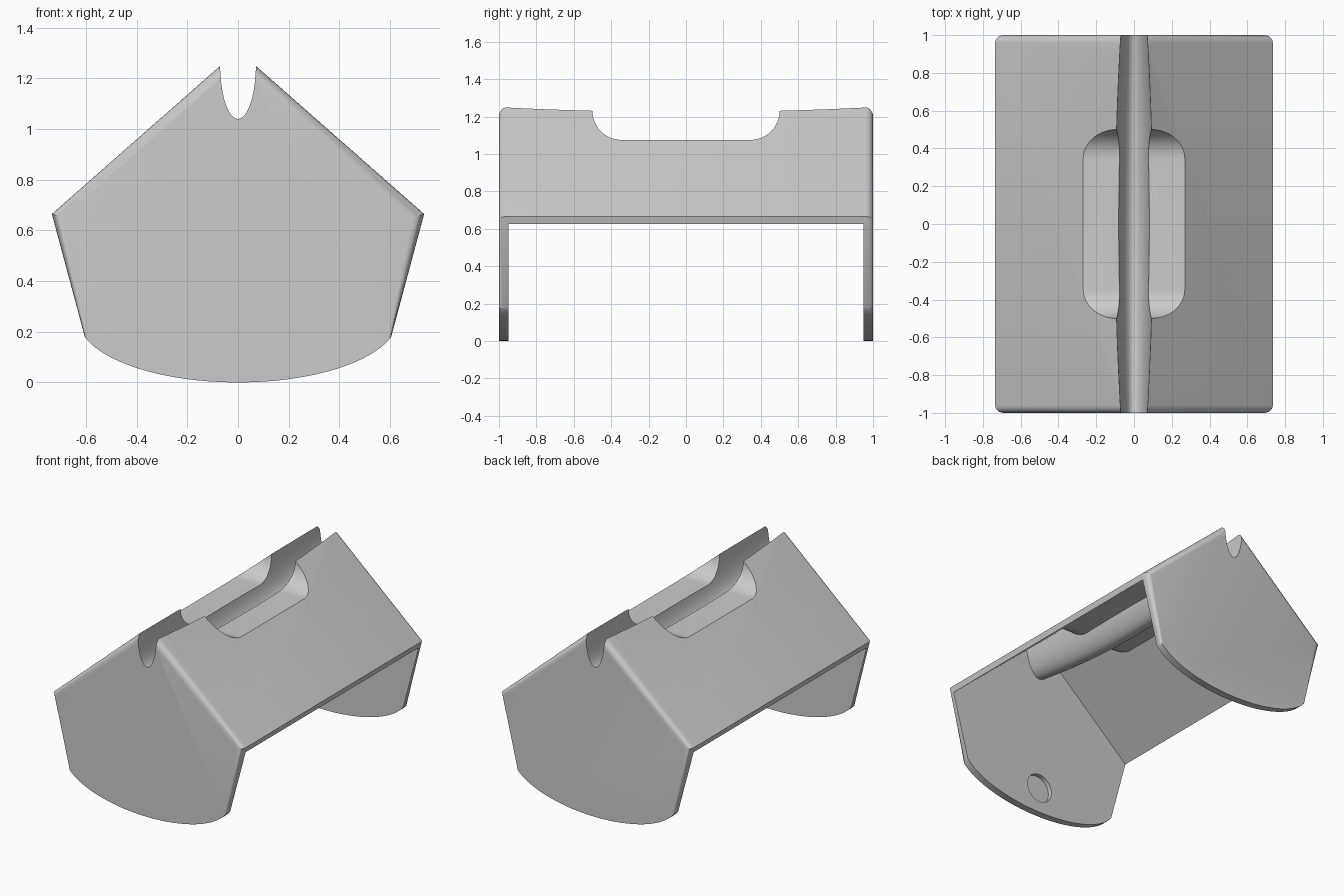
import bpy, bmesh, math
from mathutils import Vector

cube = bpy.data.objects.get("Cube")
if cube:
    bpy.data.objects.remove(cube, do_unlink=True)

WALL = 0.04        # skin around groove and pocket
INNER_Y = 0.95     # inner face of the end plates
SLOPE = 0.88       # roof pitch


def make_object(name, bm):
    bmesh.ops.recalc_face_normals(bm, faces=bm.faces)
    mesh = bpy.data.meshes.new(name)
    bm.to_mesh(mesh)
    bm.free()
    obj = bpy.data.objects.new(name, mesh)
    bpy.context.collection.objects.link(obj)
    return obj


def loft(rings):
    """Closed solid through a list of equal-length rings of points."""
    bm = bmesh.new()
    rows = [[bm.verts.new(p) for p in ring] for ring in rings]
    for a, b in zip(rows, rows[1:]):
        for i in range(len(a)):
            j = (i + 1) % len(a)
            bm.faces.new((a[i], a[j], b[j], b[i]))
    bm.faces.new(rows[0])
    bm.faces.new(rows[-1])
    return bm


def cut(target, cutter):
    mod = target.modifiers.new("cut", 'BOOLEAN')
    mod.operation = 'DIFFERENCE'
    mod.solver = 'EXACT'
    mod.object = cutter
    bpy.context.view_layer.objects.active = target
    bpy.ops.object.modifier_apply(modifier=mod.name)
    bpy.data.objects.remove(cutter, do_unlink=True)


def groove(grow):
    """Barrel-shaped trough along the ridge with an elliptical floor."""
    rings = []
    for k in range(33):
        y = -1.1 + 2.2 * k / 32
        half = 0.1 - 0.03 * y * y
        a, b = half + grow, 3 * half + grow
        ring = [(a, y, 1.5)]
        for i in range(25):
            t = math.pi * i / 24
            ring.append((a * math.cos(t), y, 1.25 - b * math.sin(t)))
        ring.append((-a, y, 1.5))
        rings.append(ring)
    return make_object("groove_cutter", loft(rings))


def pocket(grow):
    """Finger pocket across the ridge with rounded lower corners."""
    r = 0.155 + grow
    side = [(0.5 + grow, 1.5)]
    for i in range(13):
        t = math.pi / 2 * i / 12
        side.append((0.345 + r * math.cos(t), 1.23 - r * math.sin(t)))
    outline = side + [(-y, z) for y, z in reversed(side)]
    return make_object("pocket_cutter", loft([[(x, y, z) for y, z in outline] for x in (-0.7, 0.7)]))


def prism(outline, y):
    return loft([[(x, s, z) for x, z in outline] for s in (-y, y)])


# Outer block: pitched roof, tapered sides, curved foot
half = [(0.735, 0.665)]
start = math.asin(0.605 / 0.63)
for i in range(20):
    t = start * (1 - i / 20)
    half.append((0.63 * math.sin(t), 0.25 * (1 - math.cos(t))))
outline = [(0, 0.665 + SLOPE * 0.735)] + half + [(0, 0)] + [(-x, z) for x, z in reversed(half)]
bm = prism(outline, 1)
rim = [e for e in bm.edges
       if abs(e.verts[0].co.y - e.verts[1].co.y) < 0.01
       and max(v.co.z for v in e.verts) > 0.6]
bmesh.ops.bevel(bm, geom=rim, offset=0.04, segments=6, profile=0.5, affect='EDGES')
body = make_object("holder_body", bm)
cut(body, groove(0))
cut(body, pocket(0))

# Hollow underside, keeping a skin around the groove and pocket
apex = 0.625 + SLOPE * 0.724
cavity = make_object("cavity_cutter", prism(
    [(0, apex), (1, apex - SLOPE), (1, -1), (-1, -1), (-1, apex - SLOPE)], INNER_Y))
cut(cavity, groove(WALL))
cut(cavity, pocket(WALL))
cut(body, cavity)

# Round recess inside each end plate
for s in (-1, 1):
    ring = [(0.1 * math.cos(math.tau * i / 40), 0.18 + 0.1 * math.sin(math.tau * i / 40)) for i in range(40)]
    cut(body, make_object("recess_cutter", loft(
        [[(x, s * y, z) for x, z in ring] for y in (0.9, 0.98)])))

# Single matte grey
mat = bpy.data.materials.new("light_grey")
mat.use_nodes = True
grey = (0.6, 0.6, 0.6, 1)
mat.diffuse_color = grey
mat.node_tree.nodes["Principled BSDF"].inputs["Base Color"].default_value = grey
body.data.materials.clear()
body.data.materials.append(mat)

bpy.ops.object.select_all(action='DESELECT')
body.select_set(True)
bpy.context.view_layer.objects.active = body
bpy.ops.object.shade_smooth_by_angle(angle=math.radians(30))
